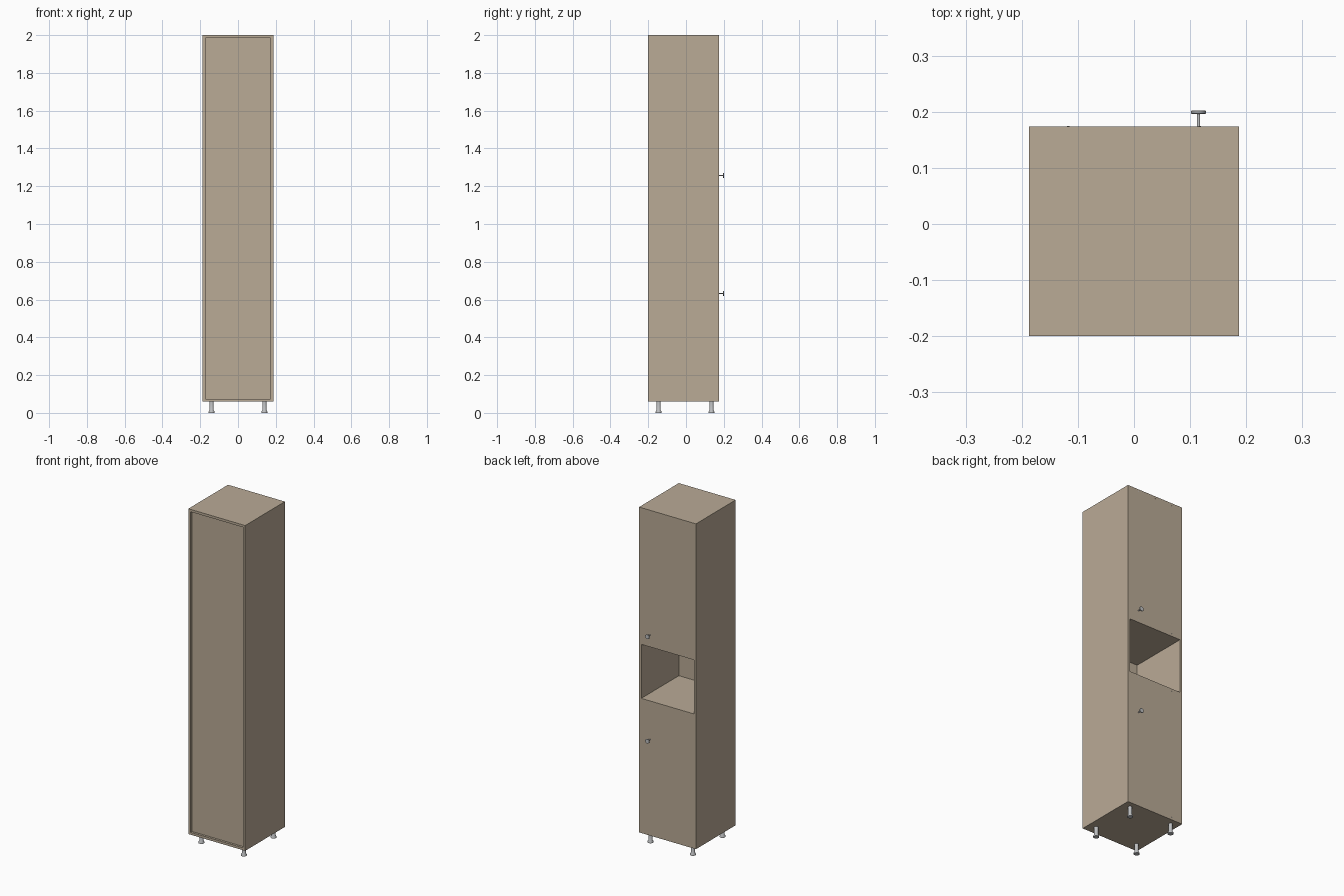
import bpy
import math

if "Cube" in bpy.data.objects:
    bpy.data.objects.remove(bpy.data.objects["Cube"])


def material(name, color):
    m = bpy.data.materials.new(name)
    m.diffuse_color = (*color, 1.0)
    m.use_nodes = True
    m.node_tree.nodes["Principled BSDF"].inputs["Base Color"].default_value = m.diffuse_color
    return m


WOOD = material("warm beige wood", (0.49, 0.405, 0.305))
METAL = material("satin metal", (0.52, 0.53, 0.54))

HALF_W, BACK, FRONT = 0.1875, -0.20, 0.174   # cabinet opens towards +y
BASE, TOP, T = 0.06, 2.0, 0.0145             # T is the board thickness
NICHE_LOW, NICHE_HIGH = 0.863, 1.185
INNER = HALF_W - T


def board(name, x, y, z):
    """Box given by its (min, max) range on each axis."""
    bpy.ops.mesh.primitive_cube_add(size=1, location=[(a + b) / 2 for a, b in (x, y, z)])
    ob = bpy.context.object
    ob.name = name
    ob.scale = [b - a for a, b in (x, y, z)]
    bpy.ops.object.transform_apply(location=False, rotation=False, scale=True)
    ob.data.materials.append(WOOD)
    return ob


def turned(name, profile, location, along_y=False, sides=24):
    """Solid of revolution from (radius, height) rings, capped at both ends."""
    verts, faces = [], []
    for r, h in profile:
        for i in range(sides):
            a = 2 * math.pi * i / sides
            verts.append((r * math.cos(a), r * math.sin(a), h))
    for k in range(len(profile) - 1):
        for i in range(sides):
            j = (i + 1) % sides
            faces.append((k * sides + i, k * sides + j,
                          (k + 1) * sides + j, (k + 1) * sides + i))
    faces.append(tuple(reversed(range(sides))))
    faces.append(tuple(range((len(profile) - 1) * sides, len(profile) * sides)))
    me = bpy.data.meshes.new(name)
    me.from_pydata(verts, [], faces)
    me.materials.append(METAL)
    ob = bpy.data.objects.new(name, me)
    bpy.context.collection.objects.link(ob)
    ob.location = location
    if along_y:
        ob.rotation_euler.x = -math.pi / 2
    bpy.ops.object.select_all(action='DESELECT')
    ob.select_set(True)
    bpy.context.view_layer.objects.active = ob
    bpy.ops.object.shade_smooth_by_angle(angle=math.radians(35))
    return ob


# Carcass sides
for label, s in (("left", -1), ("right", 1)):
    xs = sorted((s * INNER, s * HALF_W))
    board(f"{label}_side_panel", xs, (BACK, FRONT), (BASE, TOP))

# Top and bottom boards
across = (-INNER, INNER)
board("top_panel", across, (BACK, FRONT), (TOP - T, TOP))
board("bottom_panel", across, (BACK, FRONT), (BASE, BASE + T))

# Thin panel set into the rear rebate
REAR_IN = -0.18
board("rear_panel", across, (-0.187, REAR_IN), (BASE + T, TOP - T))

# Floor and ceiling of the open niche
board("niche_floor", across, (REAR_IN, FRONT), (NICHE_LOW - T, NICHE_LOW))
board("niche_ceiling", across, (REAR_IN, FRONT), (NICHE_HIGH, NICHE_HIGH + T))

# Doors, knobs and small hinge pins
KNOB = [(0.003, 0), (0.003, 0.022), (0.0125, 0.0225), (0.0135, 0.024),
        (0.0135, 0.027), (0.0125, 0.028)]
for label, low, high, knob_z in (
        ("lower", BASE + T, NICHE_LOW - T, 0.633),
        ("upper", NICHE_HIGH + T, TOP - T, 1.256)):
    board(f"{label}_door", across, (FRONT - T, FRONT), (low, high))
    turned(f"{label}_door_knob", KNOB, (0.115, FRONT, knob_z), along_y=True)
    for x in (-0.117, 0.117):
        for z in (low, high):
            turned(f"{label}_hinge_pin", [(0.002, -0.004), (0.002, 0.001)],
                   (x, FRONT, z), along_y=True, sides=8)

# Feet: flared pad below a round stem
FOOT = [(0.016, 0), (0.016, 0.006), (0.011, 0.014), (0.011, BASE)]
for x in (-0.14, 0.14):
    for y in (-0.145, 0.135):
        turned("foot", FOOT, (x, y, 0))
